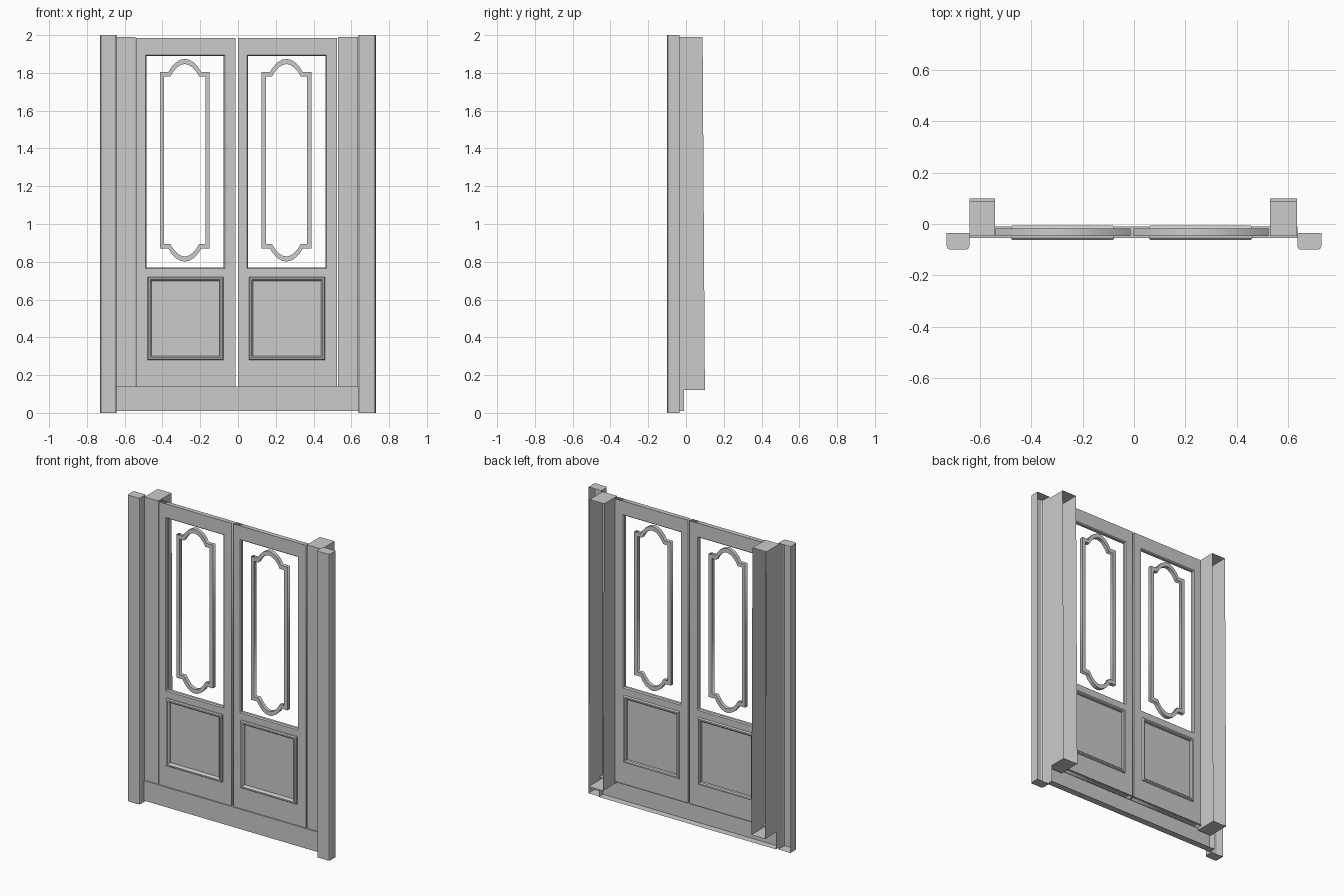
import bpy, bmesh

if "Cube" in bpy.data.objects:
    bpy.data.objects.remove(bpy.data.objects["Cube"])


def finish(name, bm):
    bmesh.ops.recalc_face_normals(bm, faces=bm.faces)
    me = bpy.data.meshes.new(name)
    bm.to_mesh(me)
    bm.free()
    ob = bpy.data.objects.new(name, me)
    bpy.context.collection.objects.link(ob)
    return ob


def shell(name, path, z0, z1, back_top=None):
    """Upright casing, open at the back: plan path extruded, with top and bottom caps."""
    bm = bmesh.new()
    back = max(p[1] for p in path)
    low = [bm.verts.new((x, y, z0)) for x, y in path]
    high = [bm.verts.new((x, back_top if back_top and y == back else y, z1)) for x, y in path]
    for i in range(len(path) - 1):
        bm.faces.new((low[i], low[i + 1], high[i + 1], high[i]))
    bm.faces.new(low[::-1])
    bm.faces.new(high)
    return finish(name, bm)


def cutout(name, outlines, y0, y1):
    """Flat board in the xz plane; inner outlines become holes."""
    cu = bpy.data.curves.new(name, 'CURVE')
    cu.dimensions = '2D'
    cu.fill_mode = 'BOTH'
    cu.extrude = (y1 - y0) / 2
    for pts in outlines:
        sp = cu.splines.new('POLY')
        sp.points.add(len(pts) - 1)
        for p, (x, z) in zip(sp.points, pts):
            p.co = (x, z, 0, 1)
        sp.use_cyclic_u = True
    ob = bpy.data.objects.new(name, cu)
    bpy.context.collection.objects.link(ob)
    ob.rotation_euler.x = 1.5707963
    ob.location.y = (y0 + y1) / 2
    bpy.ops.object.select_all(action='DESELECT')
    ob.select_set(True)
    bpy.context.view_layer.objects.active = ob
    bpy.ops.object.convert(target='MESH')
    return ob


def rect(x0, x1, z0, z1):
    return [(x0, z0), (x1, z0), (x1, z1), (x0, z1)]


def moulding(name, x0, x1, z0, z1, profile):
    """Sweep a closed profile of (inward offset, y) around a mitred rectangle."""
    bm = bmesh.new()
    rings = [[bm.verts.new((x, y, z)) for x, z in rect(x0 + d, x1 - d, z0 + d, z1 - d)]
             for d, y in profile]
    for i, a in enumerate(rings):
        b = rings[(i + 1) % len(rings)]
        for k in range(4):
            n = (k + 1) % 4
            bm.faces.new((a[k], a[n], b[n], b[k]))
    return finish(name, bm)


def outline(quarter, cx, cz):
    """Mirror a top-right quarter (corner to crown) into a full outline."""
    top = quarter + [(-x, z) for x, z in quarter[-2::-1]]
    low = [(x, 2 * cz - z) for x, z in reversed(top)]
    return [(cx + x, z) for x, z in top + low]


# Outer posts with softened front corners
for side, x0, x1 in (("left", -0.73, -0.642), ("right", 0.637, 0.73)):
    c = 0.012
    shell(side + "_outer_post",
          [(x0, -0.035), (x0, -0.1 + c), (x0 + 0.004, -0.1 + 0.004), (x0 + c, -0.1),
           (x1 - c, -0.1), (x1 - 0.004, -0.1 + 0.004), (x1, -0.1 + c), (x1, -0.035)], 0, 2)

# Deep jambs behind the posts, slightly tapered at the back
for side, x0, x1 in (("left", -0.642, -0.542), ("right", 0.53, 0.635)):
    shell(side + "_jamb", [(x0, 0.1), (x0, -0.047), (x1, -0.047), (x1, 0.1)], 0.12, 1.99, 0.088)

# Plinth across the bottom
shell("plinth", [(-0.642, -0.01), (-0.642, -0.055), (0.637, -0.055), (0.637, -0.01)], 0.01, 0.14)

# Shared profiles
BEAD = [(0, -0.018), (0, -0.055), (0.005, -0.062), (0.014, -0.062), (0.02, -0.055), (0.022, -0.042),
        (0.022, -0.024), (0.02, -0.012), (0.014, -0.006), (0.005, -0.006)]
WINDOW_BEAD = [(0, -0.047), (0.006, -0.04), (0.006, -0.024), (0, -0.017)]
ORN_OUT = [(.132, 1.805), (.086, 1.805), (.072, 1.829), (.048, 1.855), (.022, 1.87), (0, 1.874)]
ORN_IN = [(.109, 1.78), (.077, 1.78), (.062, 1.805), (.04, 1.83), (.018, 1.843), (0, 1.847)]

# Two matching doors
for side, dx in (("left", 0.0), ("right", 0.538)):
    wx0, wx1 = -0.49 + dx, -0.07 + dx
    px0, px1 = -0.48 + dx, -0.077 + dx
    cutout(side + "_door_frame",
           [rect(-0.539 + dx, -0.014 + dx, 0.135, 1.985),
            rect(wx0, wx1, 0.764, 1.896),
            rect(px0 + 0.01, px1 - 0.01, 0.29, 0.71)], -0.047, -0.017)
    moulding(side + "_window_bead", wx0, wx1, 0.764, 1.896, WINDOW_BEAD)
    cutout(side + "_door_panel", [rect(px0 + 0.015, px1 - 0.015, 0.295, 0.705)], -0.042, -0.024)
    moulding(side + "_panel_moulding", px0, px1, 0.28, 0.72, BEAD)
    cutout(side + "_window_ornament",
           [outline(ORN_OUT, -0.282 + dx, 1.3375), outline(ORN_IN, -0.282 + dx, 1.3375)],
           -0.045, -0.02)
